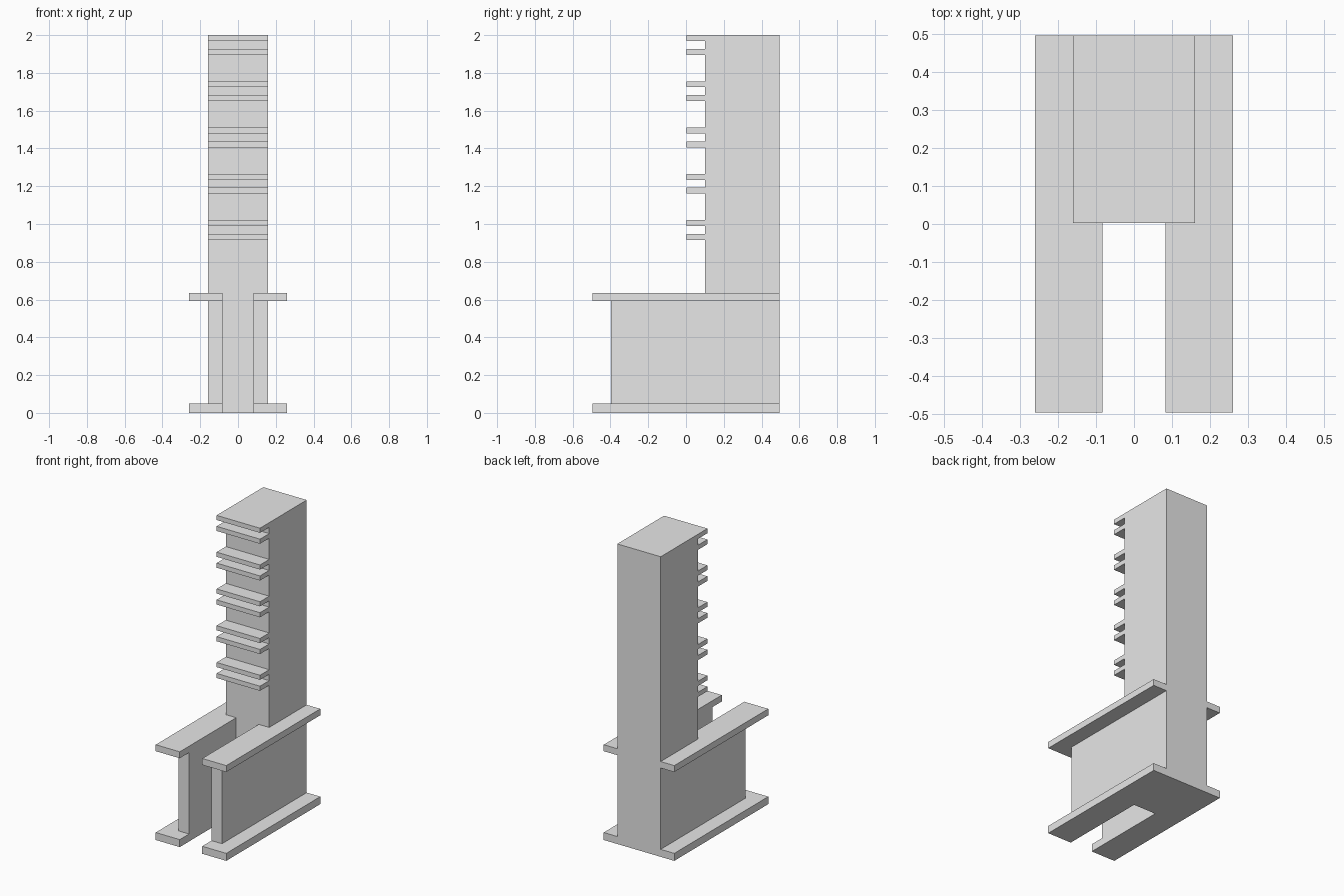
import bpy
import bmesh

cube = bpy.data.objects.get("Cube")
if cube:
    bpy.data.objects.remove(cube, do_unlink=True)

# Single plain grey
grey = bpy.data.materials.new("plain_grey")
grey.use_nodes = True
colour = (0.8, 0.8, 0.8, 1)
grey.diffuse_color = colour
grey.node_tree.nodes["Principled BSDF"].inputs["Base Color"].default_value = colour

# Main dimensions
HALF, INNER, OUTER = 0.16, 0.083, 0.26
BACK, FACE, FRONT = 0.495, 0.1, -0.495


def extrude_outline(name, outline, z0, z1, mirror=False):
    """Extrude a plan outline upward, optionally mirrored to the other side."""
    bm = bmesh.new()
    base = bm.faces.new([bm.verts.new((x, y, z0)) for x, y in outline])
    grown = bmesh.ops.extrude_face_region(bm, geom=[base], use_keep_orig=True)
    top = [v for v in grown["geom"] if isinstance(v, bmesh.types.BMVert)]
    bmesh.ops.translate(bm, verts=top, vec=(0, 0, z1 - z0))
    bmesh.ops.recalc_face_normals(bm, faces=bm.faces)
    mesh = bpy.data.meshes.new(name)
    bm.to_mesh(mesh)
    bm.free()
    mesh.materials.append(grey)
    obj = bpy.data.objects.new(name, mesh)
    bpy.context.collection.objects.link(obj)
    if mirror:
        obj.modifiers.new("mirror_sides", "MIRROR").use_mirror_merge = False
    return obj


def rect(x0, x1, y0, y1):
    return [(x0, y0), (x1, y0), (x1, y1), (x0, y1)]


# Tall column
extrude_outline("column", rect(-HALF, HALF, FACE, BACK), 0, 2)

# Paired ribs on the front of the column
for pair in range(5):
    for part, drop in (("upper", 0), ("lower", 0.073)):
        top = 2 - 0.245 * pair - drop
        extrude_outline(f"{part}_rib_{pair + 1}",
                        rect(-HALF, HALF, 0.003, FACE), top - 0.031, top)

# Flanges wrap around the column; webs join them in front of it
flange = [(INNER, FRONT), (OUTER, FRONT), (OUTER, BACK),
          (HALF, BACK), (HALF, FACE), (INNER, FACE)]
extrude_outline("bottom_flanges", flange, 0, 0.05, mirror=True)
extrude_outline("top_flanges", flange, 0.592, 0.635, mirror=True)
extrude_outline("webs", rect(INNER, HALF, -0.397, FACE), 0.05, 0.592, mirror=True)
